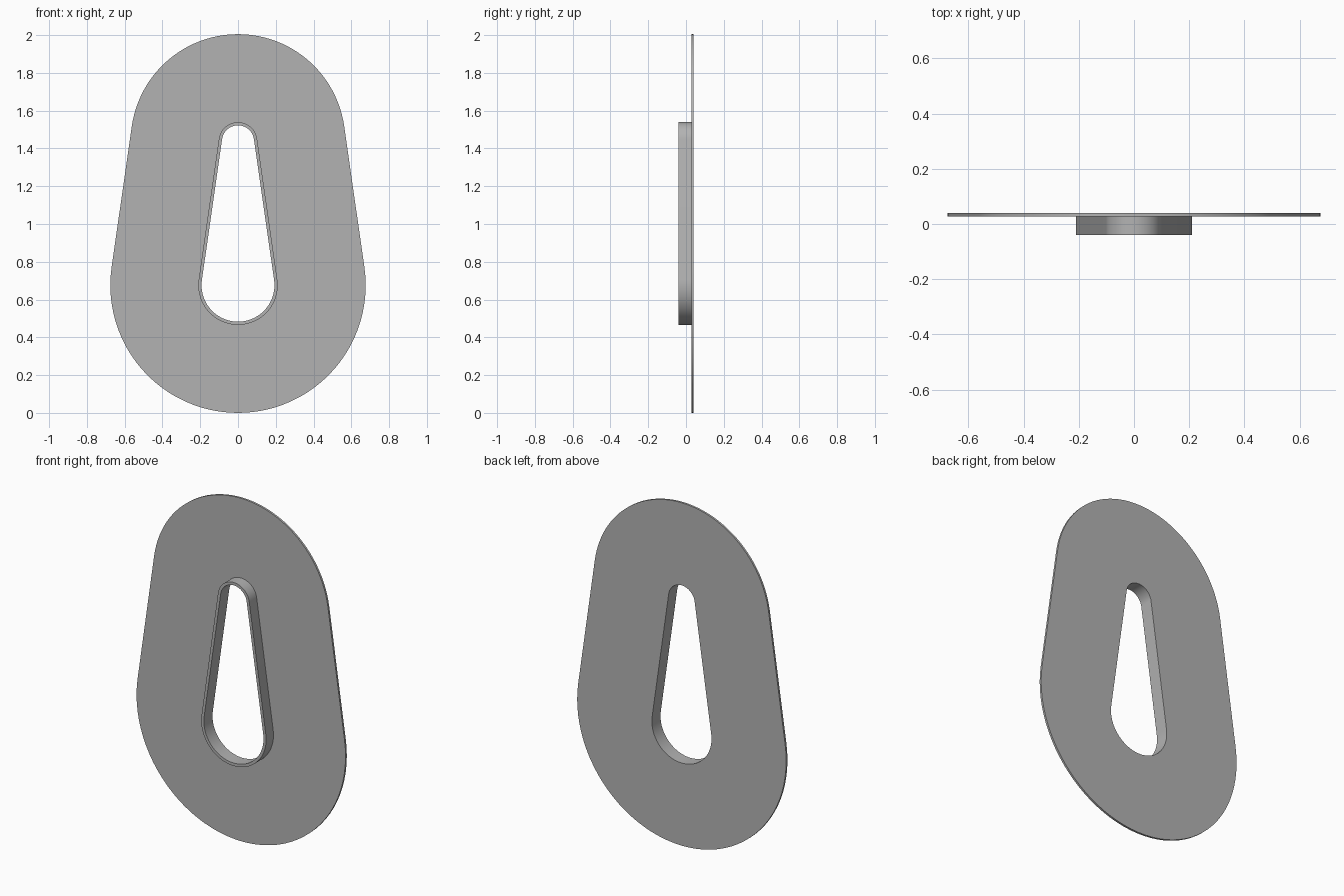
import bpy
import bmesh
from math import asin, cos, sin, pi

if "Cube" in bpy.data.objects:
    bpy.data.objects.remove(bpy.data.objects["Cube"], do_unlink=True)

LOW_Z, HIGH_Z = 0.676, 1.437        # centres of the two rounded ends
LOW_R, HIGH_R = 0.193, 0.085        # end radii of the opening
STEPS = 48

grey = bpy.data.materials.new("plain grey")
grey.use_nodes = True
colour = (0.45, 0.45, 0.45, 1)
grey.diffuse_color = colour
grey.node_tree.nodes["Principled BSDF"].inputs["Base Color"].default_value = colour


def outline(offset):
    """Tapered oval: two arcs joined by straight tangents, grown by offset."""
    tilt = asin((LOW_R - HIGH_R) / (HIGH_Z - LOW_Z))
    points = []
    for z, r, start, end in ((HIGH_Z, HIGH_R, tilt, pi - tilt),
                             (LOW_Z, LOW_R, pi - tilt, 2 * pi + tilt)):
        for i in range(STEPS + 1):
            a = start + (end - start) * i / STEPS
            points.append(((r + offset) * cos(a), z + (r + offset) * sin(a)))
    return points


def ring(name, width, front, back):
    """Solid band around the opening, extruded along y."""
    bm = bmesh.new()
    loops = [[bm.verts.new((x, y, z)) for x, z in outline(offset)]
             for offset, y in ((0, front), (width, front), (width, back), (0, back))]
    count = len(loops[0])
    for k in range(4):
        a, b = loops[k], loops[(k + 1) % 4]
        for i in range(count):
            j = (i + 1) % count
            bm.faces.new((a[i], a[j], b[j], b[i]))
    bmesh.ops.recalc_face_normals(bm, faces=bm.faces)
    mesh = bpy.data.meshes.new(name)
    bm.to_mesh(mesh)
    bm.free()
    mesh.materials.append(grey)
    obj = bpy.data.objects.new(name, mesh)
    bpy.context.collection.objects.link(obj)
    bpy.ops.object.select_all(action="DESELECT")
    obj.select_set(True)
    bpy.context.view_layer.objects.active = obj
    bpy.ops.object.shade_smooth_by_angle()


# Thin wide plate at the back, narrow raised collar in front
ring("back_plate", 0.483, 0.028, 0.04)
ring("front_collar", 0.017, -0.04, 0.028)
